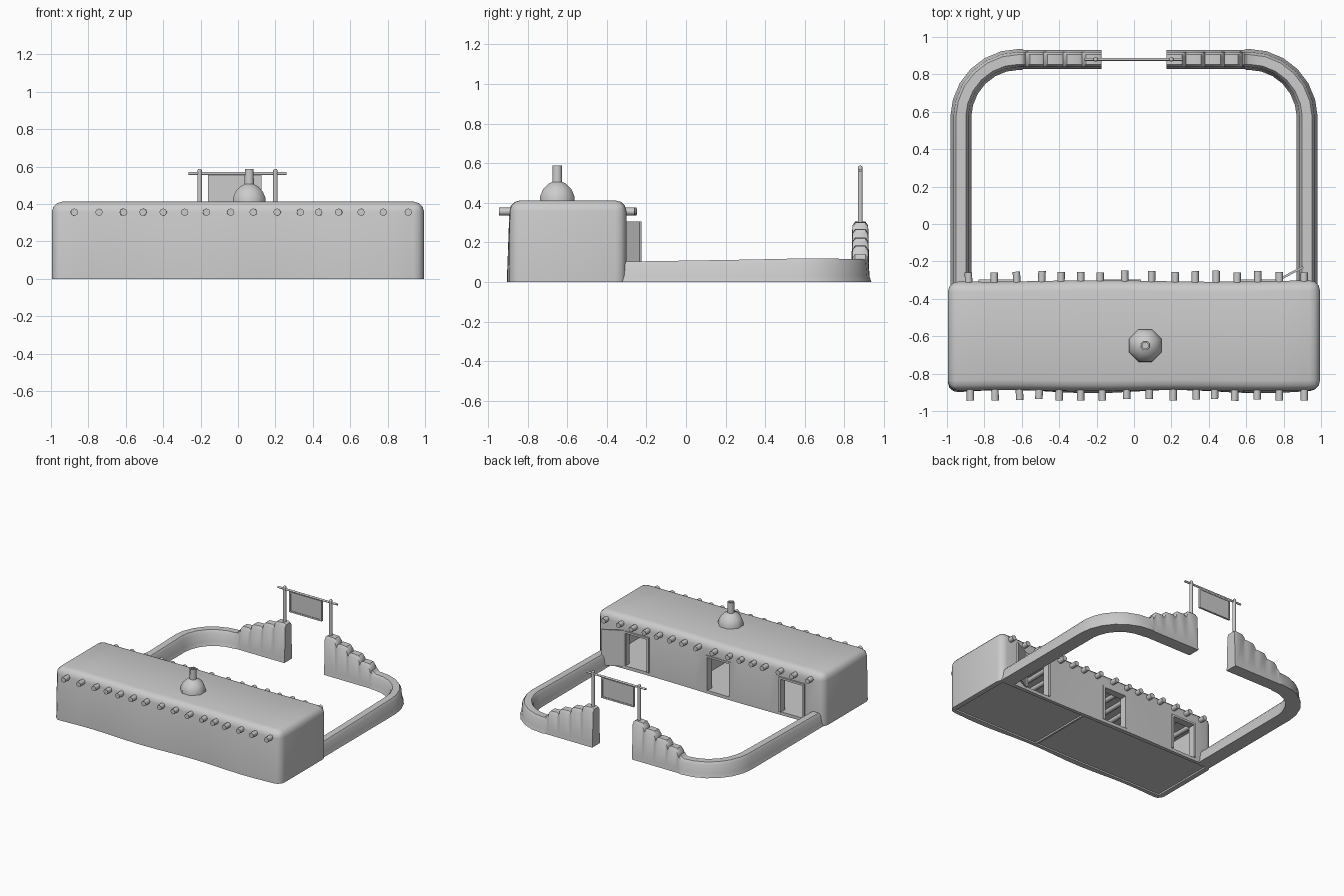
import bpy, bmesh, math, random
from mathutils import Vector, Matrix

if "Cube" in bpy.data.objects:
    bpy.data.objects.remove(bpy.data.objects["Cube"])
random.seed(4)


def finish(name, bm, smooth=None):
    bmesh.ops.recalc_face_normals(bm, faces=bm.faces)
    me = bpy.data.meshes.new(name)
    bm.to_mesh(me)
    bm.free()
    ob = bpy.data.objects.new(name, me)
    bpy.context.collection.objects.link(ob)
    bpy.ops.object.select_all(action='DESELECT')
    ob.select_set(True)
    bpy.context.view_layer.objects.active = ob
    if smooth:
        bpy.ops.object.shade_smooth_by_angle(angle=math.radians(smooth))
    return ob


def box_bm(lo, hi):
    lo, hi = Vector(lo), Vector(hi)
    bm = bmesh.new()
    bmesh.ops.create_cube(bm, size=1)
    for v in bm.verts:
        v.co = Vector(v.co[i] * (hi[i] - lo[i]) + (hi[i] + lo[i]) / 2 for i in range(3))
    return bm


def box(name, lo, hi):
    return finish(name, box_bm(lo, hi))


def rod(name, a, b, r, sides=8):
    a, b = Vector(a), Vector(b)
    bm = bmesh.new()
    rot = (b - a).to_track_quat('Z', 'Y').to_matrix().to_4x4()
    bmesh.ops.create_cone(bm, cap_ends=True, segments=sides, radius1=r, radius2=r,
                          depth=(b - a).length, matrix=Matrix.Translation((a + b) / 2) @ rot)
    return finish(name, bm, 50)


def loft(bm, rings, closed_caps=True):
    rows = [[bm.verts.new(p) for p in ring] for ring in rings]
    n = len(rows[0])
    for a, b in zip(rows, rows[1:]):
        for i in range(n):
            bm.faces.new((a[i], a[(i + 1) % n], b[(i + 1) % n], b[i]))
    if closed_caps:
        bm.faces.new(rows[0])
        bm.faces.new(rows[-1])


def cut(target, lo, hi):
    cutter = box("cutter", lo, hi)
    cutter.hide_render = True
    mod = target.modifiers.new("cut", 'BOOLEAN')
    mod.operation, mod.solver, mod.object = 'DIFFERENCE', 'EXACT', cutter
    bpy.context.view_layer.objects.active = target
    bpy.ops.object.modifier_apply(modifier=mod.name)
    bpy.data.objects.remove(cutter)


# Long house: rounded block with gently uneven mud walls
bm = box_bm((-0.995, -0.89, 0), (0.995, -0.305, 0.412))
edges = [e for e in bm.edges if max(v.co.z for v in e.verts) > 0.3]
bmesh.ops.bevel(bm, geom=edges, offset=0.055, segments=3, profile=0.5, affect='EDGES')
for i in range(1, 14):
    bmesh.ops.bisect_plane(bm, geom=bm.verts[:] + bm.edges[:] + bm.faces[:],
                           plane_co=(-0.91 + i * 0.13, 0, 0), plane_no=(1, 0, 0))
for v in bm.verts:
    low = max(0, 1 - v.co.z / 0.36)
    if v.co.y < -0.6:
        v.co.y += -0.006 * low + (0.002 + 0.007 * low) * math.sin(7 * v.co.x)
    else:
        v.co.y += 0.004 * math.cos(5 * v.co.x + 1)
house = finish("house_walls", bm, 40)
cut(house, (-0.94, -0.835, 0.025), (0.94, -0.36, 0.36))
cut(house, (-0.955, -0.86, -0.1), (0.955, -0.335, 0.012))

# Three doorways with thin timber frames
for i, x in enumerate((0.65, -0.075, -0.72)):
    cut(house, (x - 0.11, -0.45, 0.025), (x + 0.11, -0.2, 0.30))
    for s in (-1, 1):
        jx = x + s * 0.104
        box(f"door_jamb_{i}", (jx - 0.008, -0.355, 0.025), (jx + 0.008, -0.297, 0.30))
    box(f"door_lintel_{i}", (x - 0.112, -0.355, 0.288), (x + 0.112, -0.297, 0.304))
box("room_partition", (0.19, -0.86, 0.0), (0.205, -0.335, 0.37))

# Door leaf standing open
leaf = box_bm((0, -0.006, 0.02), (0.18, 0.006, 0.305))
bmesh.ops.transform(leaf, verts=leaf.verts,
                    matrix=Matrix.Translation((0.745, -0.312, 0)) @ Matrix.Rotation(math.radians(27), 4, 'Z'))
finish("open_door", leaf)

# Roof beams poking through both long walls
for x in (-0.88, -0.745, -0.62, -0.5, -0.395, -0.285, -0.175, -0.045,
          0.088, 0.215, 0.33, 0.435, 0.545, 0.66, 0.777, 0.91):
    d, e = random.uniform(-0.01, 0.01), random.uniform(-0.006, 0.006)
    rod("roof_beam", (x - d, -0.94 + e, 0.356), (x + d, -0.254 + e, 0.356), 0.02)

# Smoke dome with a hollow flue
bm = bmesh.new()
profile = [(0.095, 0.40), (0.093, 0.435), (0.078, 0.468), (0.05, 0.495), (0.027, 0.506),
           (0.025, 0.588), (0.016, 0.588), (0.016, 0.50)]
loft(bm, [[(0.06 + r * math.cos(math.tau * (k + .5) / 8), -0.65 + r * math.sin(math.tau * (k + .5) / 8), z)
           for k in range(8)] for r, z in profile])
finish("smoke_dome", bm, 45)

# Courtyard wall: half path as (position, outward normal, height), then mirrored
stations = [((0.925, y), (1, 0), h) for y, h in
            ((-0.33, 0.103), (0.0, 0.108), (0.3, 0.113), (0.58, 0.119))]
for k in range(1, 7):
    a = math.radians(15 * k)
    stations.append(((0.615 + 0.31 * math.cos(a), 0.57 + 0.31 * math.sin(a)),
                     (math.cos(a), math.sin(a)), 0.12 - 0.001 * k))
steps = [(0.575, 0.145), (0.48, 0.185), (0.375, 0.225), (0.275, 0.268), (0.17, 0.305)]
start = 0.66 - 0.055
for end, h in steps:
    for x, z in ((start - 0.004, h - 0.022), (start - 0.018, h - 0.004), (end + 0.02, h), (end + 0.004, h - 0.01)):
        if x < stations[-1][0][0]:
            stations.append(((x, 0.88), (0, 1), z))
    start = end
for side, label in ((1, "right"), (-1, "left")):
    bm = bmesh.new()
    rings = []
    for (px, py), (nx, ny), h in stations:
        tall = h > 0.13
        base = 0.05 if tall else 0.056
        section = [(-base, 0), (-0.046, 0.03), (-0.04, h - 0.02), (-0.026, h),
                   (0.026, h), (0.04, h - 0.02), (0.046, 0.03), (base, 0)]
        rings.append([(side * (px + nx * o), py + ny * o, z) for o, z in section])
    loft(bm, rings)
    finish(f"courtyard_wall_{label}", bm, 40)

# Gate posts, crossbar and hanging sign board
for x in (-0.205, 0.2):
    rod("gate_post", (x, 0.88, 0.25), (x, 0.88, 0.575), 0.0125)
    bm = bmesh.new()
    bmesh.ops.create_uvsphere(bm, u_segments=8, v_segments=5, radius=0.0125,
                              matrix=Matrix.Translation((x, 0.88, 0.576)))
    finish("post_cap", bm, 50)
rod("gate_crossbar", (-0.265, 0.88, 0.563), (0.26, 0.88, 0.563), 0.008)
box("sign_board", (-0.155, 0.876, 0.40), (0.12, 0.884, 0.556))
for z in (0.40, 0.55):
    box("sign_rail", (-0.16, 0.872, z - 0.006), (0.125, 0.888, z + 0.006))
for x in (-0.154, 0.119):
    box("sign_stile", (x - 0.006, 0.872, 0.394), (x + 0.006, 0.888, 0.556))
